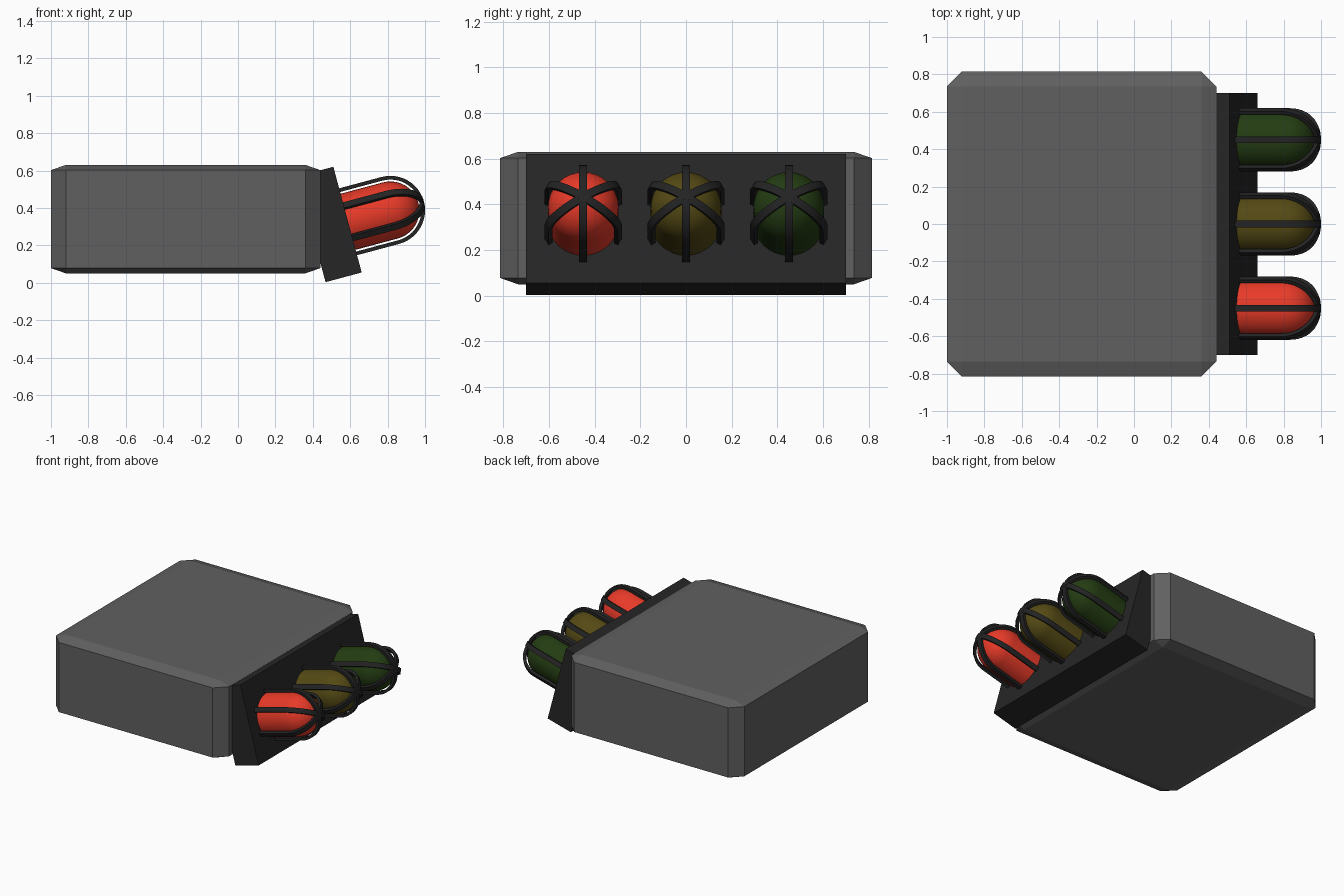
import bpy, bmesh, math
from mathutils import Matrix, Vector

if "Cube" in bpy.data.objects:
    bpy.data.objects.remove(bpy.data.objects["Cube"])


def material(name, rgb):
    m = bpy.data.materials.new(name)
    m.diffuse_color = (*rgb, 1)
    m.use_nodes = True
    m.node_tree.nodes["Principled BSDF"].inputs["Base Color"].default_value = m.diffuse_color
    return m


GREY = material("housing grey", (0.118, 0.118, 0.118))
BLACK = material("panel black", (0.019, 0.019, 0.019))
CAGE = material("cage black", (0.017, 0.017, 0.017))
RED = material("lamp red", (0.80, 0.042, 0.021))
AMBER = material("lamp amber", (0.088, 0.066, 0.007))
GREEN = material("lamp green", (0.017, 0.045, 0.006))


def finish(name, bm, mat, matrix=Matrix(), smooth=False):
    bmesh.ops.recalc_face_normals(bm, faces=bm.faces)
    mesh = bpy.data.meshes.new(name)
    bm.to_mesh(mesh)
    bm.free()
    mesh.materials.append(mat)
    ob = bpy.data.objects.new(name, mesh)
    bpy.context.collection.objects.link(ob)
    ob.matrix_world = matrix
    if smooth:
        bpy.ops.object.select_all(action='DESELECT')
        ob.select_set(True)
        bpy.context.view_layer.objects.active = ob
        bpy.ops.object.shade_smooth_by_angle(angle=math.radians(40))
    return ob


# Housing: box with wide side chamfers and shallow top and bottom chamfers
half = Vector((0.72, 0.815, 0.29))
cut = Vector((0.08, 0.08, 0.028))
bm = bmesh.new()
for sx in (-1, 1):
    for sy in (-1, 1):
        for sz in (-1, 1):
            s = (sx, sy, sz)
            for full in range(3):
                bm.verts.new([s[i] * (half[i] - (0 if i == full else cut[i])) for i in range(3)])
bmesh.ops.convex_hull(bm, input=bm.verts)
bmesh.ops.dissolve_limit(bm, angle_limit=0.01, verts=bm.verts, edges=bm.edges)
finish("housing", bm, GREY, Matrix.Translation((-0.28, 0, 0.34)))

# Tilted lamp panel
bm = bmesh.new()
bmesh.ops.create_cube(bm, size=1, matrix=Matrix.Diagonal((0.2, 1.4, 0.585, 1)))
finish("lamp_panel", bm, BLACK,
       Matrix.Translation((0.489, 0, 0.3115)) @ Matrix.Rotation(math.radians(-15), 4, 'Y'))

LENGTH = 0.234   # straight part of a lamp before the dome


def bulb(name, mat, matrix, r=0.155, sides=32, rings=10):
    # half profile spun round the lamp axis
    bm = bmesh.new()
    pts = [(r, -0.02)] + [(r * math.cos(a), LENGTH + r * math.sin(a))
                          for a in (i * math.pi / 2 / rings for i in range(rings + 1))]
    verts = [bm.verts.new((x, 0, z)) for x, z in pts]
    edges = [bm.edges.new(p) for p in zip(verts, verts[1:])]
    bmesh.ops.spin(bm, geom=verts + edges, cent=(0, 0, 0), axis=(0, 0, 1),
                   angle=math.tau, steps=sides)
    bmesh.ops.remove_doubles(bm, verts=bm.verts, dist=1e-4)
    finish(name, bm, mat, matrix, True)


def cage(name, matrix, outer=0.185, inner=0.165, width=0.035, steps=24):
    # three crossing arches with a flat rectangular section
    bm = bmesh.new()
    path = [(1, 0, -0.02)] + [(math.cos(a), math.sin(a), LENGTH)
                              for a in (i * math.pi / steps for i in range(steps + 1))] + [(-1, 0, -0.02)]
    for k in range(3):
        turn = Matrix.Rotation(k * math.pi / 3, 3, 'Z')
        sections = []
        for c, s, z in path:
            sections.append([bm.verts.new(turn @ Vector((r * c, y * width / 2, z + r * s)))
                             for r, y in ((inner, -1), (outer, -1), (outer, 1), (inner, 1))])
        for a, b in zip(sections, sections[1:]):
            for i in range(4):
                j = (i + 1) % 4
                bm.faces.new((a[i], a[j], b[j], b[i]))
        bm.faces.new(sections[0])
        bm.faces.new(sections[-1])
    finish(name, bm, CAGE, matrix, True)


# Three caged lamps standing out from the panel
for label, mat, y in (("red", RED, -0.45), ("amber", AMBER, 0), ("green", GREEN, 0.45)):
    place = Matrix.Translation((0.589, y, 0.326)) @ Matrix.Rotation(math.radians(75), 4, 'Y')
    bulb(label + "_lamp", mat, place)
    cage(label + "_lamp_cage", place)
